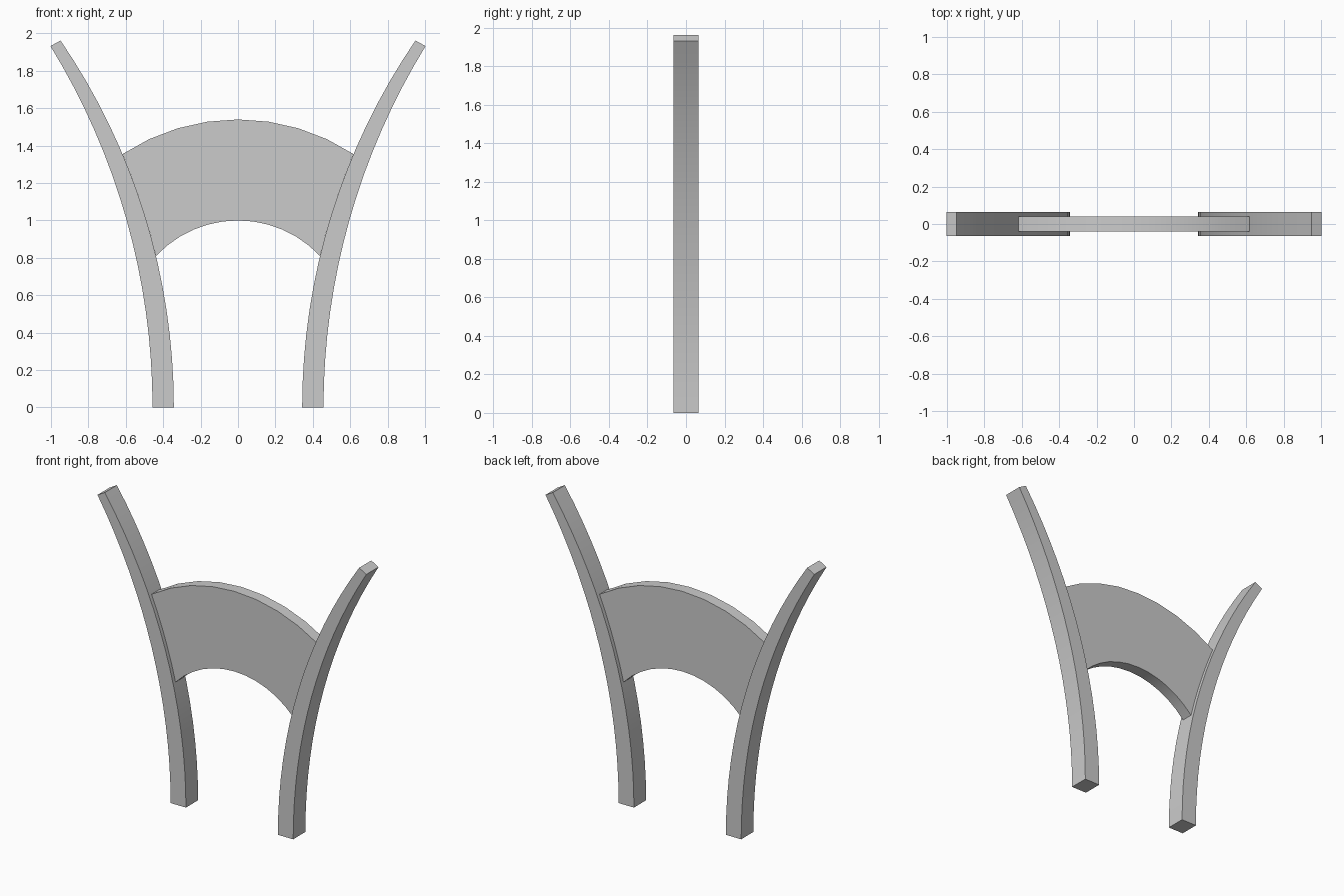
import bpy, bmesh
from math import sin, cos, asin

if "Cube" in bpy.data.objects:
    bpy.data.objects.remove(bpy.data.objects["Cube"])

LEG_IN = (0.343, 3.48)    # foot x and radius of the inner leg edge
LEG_OUT = (0.457, 3.693)  # outer edge is flatter, so the leg tapers upward


def leg_edge(edge, z0, z1, n):
    """Arc that starts vertical at the ground and sweeps outward."""
    x, r = edge
    a0, a1 = asin(z0 / r), asin(z1 / r)
    angles = [a0 + (a1 - a0) * i / n for i in range(n + 1)]
    return [(x + r * (1 - cos(a)), r * sin(a)) for a in angles]


def arch(half, z_end, z_top, n):
    """Arc symmetric about x = 0, running from -half to +half."""
    rise = z_top - z_end
    r = (half * half + rise * rise) / (2 * rise)
    a = asin(half / r)
    angles = [-a + 2 * a * i / n for i in range(n + 1)]
    return [(r * sin(t), z_top - r + r * cos(t)) for t in angles]


def slab(name, profile, depth):
    """Extrude an xz outline along y, centred on y = 0."""
    bm = bmesh.new()
    face = bm.faces.new([bm.verts.new((x, -depth / 2, z)) for x, z in profile])
    ext = bmesh.ops.extrude_face_region(bm, geom=[face])
    verts = [v for v in ext["geom"] if isinstance(v, bmesh.types.BMVert)]
    bmesh.ops.translate(bm, verts=verts, vec=(0, depth, 0))
    bmesh.ops.recalc_face_normals(bm, faces=bm.faces)
    mesh = bpy.data.meshes.new(name)
    bm.to_mesh(mesh)
    bm.free()
    ob = bpy.data.objects.new(name, mesh)
    bpy.context.collection.objects.link(ob)
    bpy.ops.object.select_all(action='DESELECT')
    ob.select_set(True)
    bpy.context.view_layer.objects.active = ob
    bpy.ops.object.shade_smooth_by_angle(angle=0.6)
    return ob


# Two tapered, outward-curving posts
outline = leg_edge(LEG_IN, 0, 1.962, 16) + leg_edge(LEG_OUT, 0, 1.932, 16)[::-1]
for name, side in (("left_post", -1), ("right_post", 1)):
    slab(name, [(side * x, z) for x, z in outline], 0.13)

# Arched panel fitted between the posts
side = leg_edge(LEG_IN, 0.81, 1.355, 5)
top = arch(side[-1][0], 1.355, 1.54, 8)
bottom = arch(side[0][0], 0.81, 1.0, 12)
left = [(-x, z) for x, z in side]
slab("arched_panel", bottom + side[1:-1] + top[::-1] + left[-2:0:-1], 0.078)
